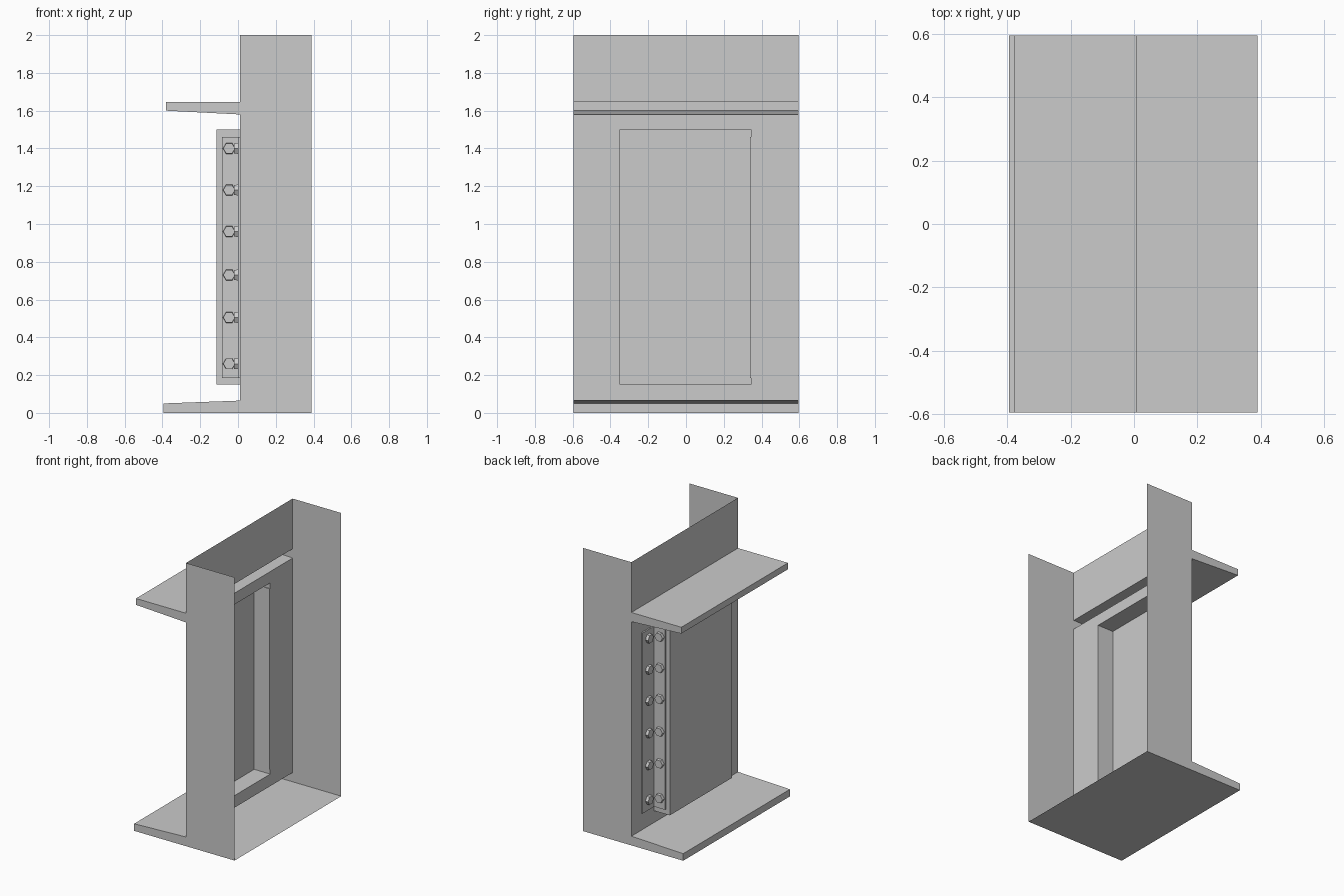
import bpy, bmesh, math
from mathutils import Matrix

if "Cube" in bpy.data.objects:
    bpy.data.objects.remove(bpy.data.objects["Cube"])

W = 0.595                       # half width along y
XW = 0.01                       # wall plane
BOX_X, Y0, Y1, Z0, Z1 = -0.115, -0.35, 0.345, 0.15, 1.5
BOLT_Z = (0.26, 0.505, 0.73, 0.96, 1.18, 1.4)


def make(name, bm):
    bmesh.ops.remove_doubles(bm, verts=bm.verts, dist=1e-5)
    me = bpy.data.meshes.new(name)
    bm.to_mesh(me)
    bm.free()
    ob = bpy.data.objects.new(name, me)
    bpy.context.collection.objects.link(ob)
    return ob


def face(bm, pts):
    return bm.faces.new([bm.verts.new(p) for p in pts])


# Folded sheet shell: side cheeks, floor, sloped base, ledge and upper wall
prof = [(-0.395, 0), (0.39, 0), (0.39, 2), (XW, 2), (XW, 1.645), (-0.38, 1.645),
        (-0.38, 1.6), (XW, 1.58), (XW, 0.065), (-0.395, 0.05)]
OPEN = {1, 2, 7}                # open front, open top, main wall (has a hole)
bm = bmesh.new()
face(bm, [(x, -W, z) for x, z in prof])
face(bm, [(x, W, z) for x, z in reversed(prof)])
for i, (a, b) in enumerate(zip(prof, prof[1:] + prof[:1])):
    if i not in OPEN:
        face(bm, [(b[0], -W, b[1]), (a[0], -W, a[1]), (a[0], W, a[1]), (b[0], W, b[1])])
make("folded_shell", bm)

# Main wall around the opening, and the recessed box behind it
outer = [(-W, 0.065), (-W, 1.58), (W, 1.58), (W, 0.065)]
inner = [(Y0, Z0), (Y0, Z1), (Y1, Z1), (Y1, Z0)]
bm = bmesh.new()
for i in range(4):
    a, b, c, d = outer[i], outer[i - 3], inner[i - 3], inner[i]
    face(bm, [(XW, *p) for p in (d, c, b, a)])
    face(bm, [(XW, *c), (XW, *d), (BOX_X, *d), (BOX_X, *c)])
face(bm, [(BOX_X, *p) for p in reversed(inner)])
bmesh.ops.recalc_face_normals(bm, faces=bm.faces)
if max(bm.faces, key=lambda f: -f.calc_center_median().x).normal.x > 0:
    bmesh.ops.reverse_faces(bm, faces=bm.faces)
make("wall_with_recess", bm)


# L-shaped angle bracket running up one side of the box
def bracket(name, y, s):
    o, far, xi = y + s * 0.015, y + s * 0.145, XW - 0.01
    pts = [(XW, y), (XW, far), (xi, far), (xi, o), (-0.085, o), (-0.085, y)]
    bm = bmesh.new()
    f = face(bm, [(px, py, 0.185) for px, py in pts])
    r = bmesh.ops.extrude_face_region(bm, geom=[f])
    vs = [v for v in r["geom"] if isinstance(v, bmesh.types.BMVert)]
    bmesh.ops.translate(bm, verts=vs, vec=(0, 0, 1.275))
    bmesh.ops.recalc_face_normals(bm, faces=bm.faces)
    make(name, bm)


# Rows of hexagonal bolt heads
def bolts(name, x, y, rot):
    bm = bmesh.new()
    for z in BOLT_Z:
        bmesh.ops.create_cone(bm, cap_ends=True, segments=6, radius1=0.033,
                              radius2=0.031, depth=0.022,
                              matrix=Matrix.Translation((x, y, z)) @ rot)
    make(name, bm)


TURN = Matrix.Rotation(math.pi / 2, 4, 'Z')
for side, y, s in (("left", Y0 - 0.001, -1), ("right", 0.34, 1)):
    bracket(side + "_bracket", y, s)
    bolts(side + "_box_bolts", -0.047, y + s * 0.024,
          Matrix.Rotation(-s * math.pi / 2, 4, 'X') @ TURN)
    bolts(side + "_wall_bolts", -0.009, y + s * 0.08,
          Matrix.Rotation(-math.pi / 2, 4, 'Y'))
